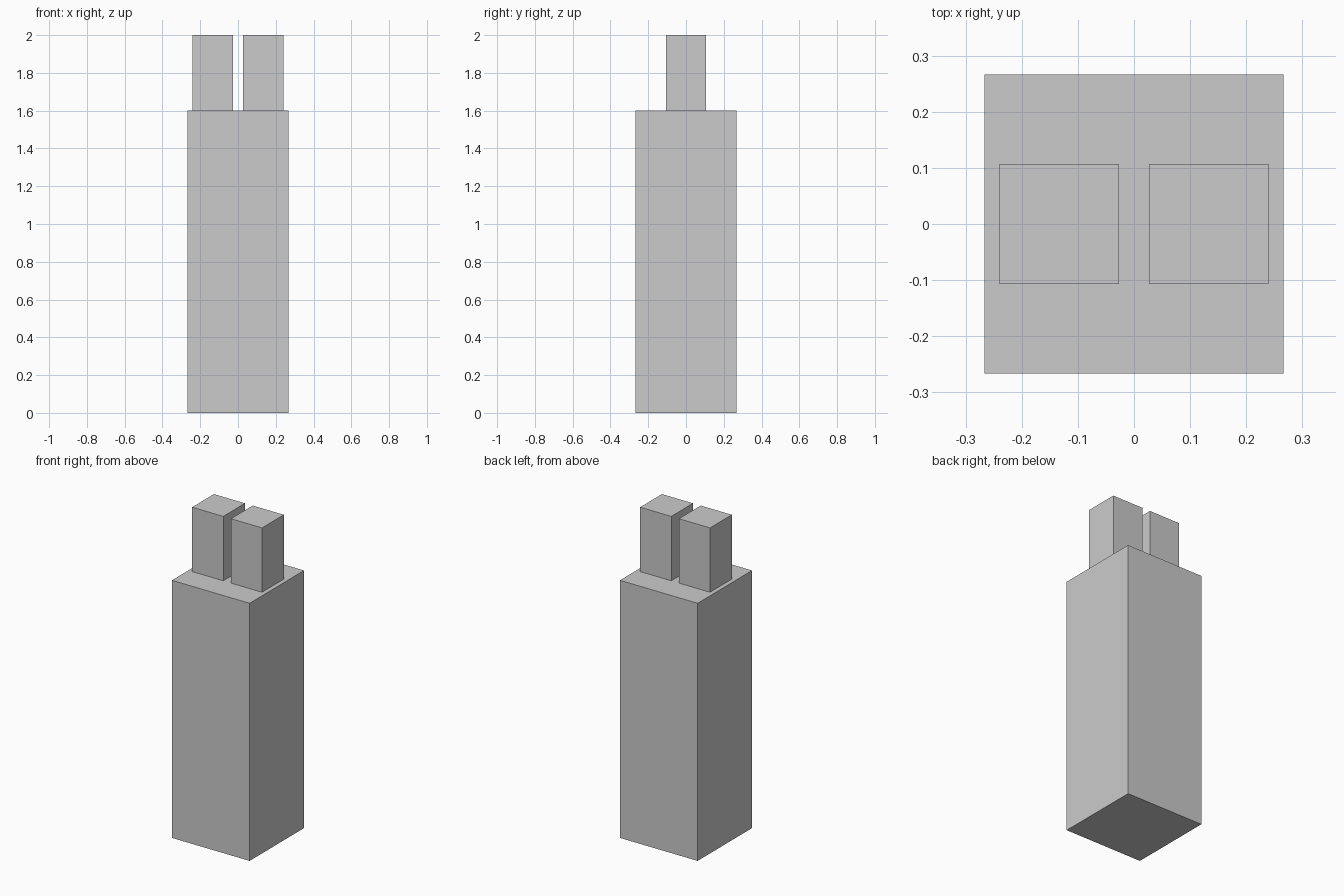
import bpy

if "Cube" in bpy.data.objects:
    bpy.data.objects.remove(bpy.data.objects["Cube"])


def box(name, center, size):
    """Add a box with real dimensions baked into its mesh."""
    bpy.ops.mesh.primitive_cube_add(size=1, location=center)
    obj = bpy.context.object
    obj.name = name
    obj.scale = size
    bpy.ops.object.transform_apply(location=False, rotation=False, scale=True)
    return obj


BODY_W, BODY_H = 0.5333, 1.6
PRONG_W, PRONG_H = 0.2133, 0.4
PRONG_X = 0.1333

# Tall square body
box("body", (0, 0, BODY_H / 2), (BODY_W, BODY_W, BODY_H))

# Pair of square prongs on top
for side, sign in (("left", -1), ("right", 1)):
    box(f"{side}_prong", (sign * PRONG_X, 0, BODY_H + PRONG_H / 2),
        (PRONG_W, PRONG_W, PRONG_H))
